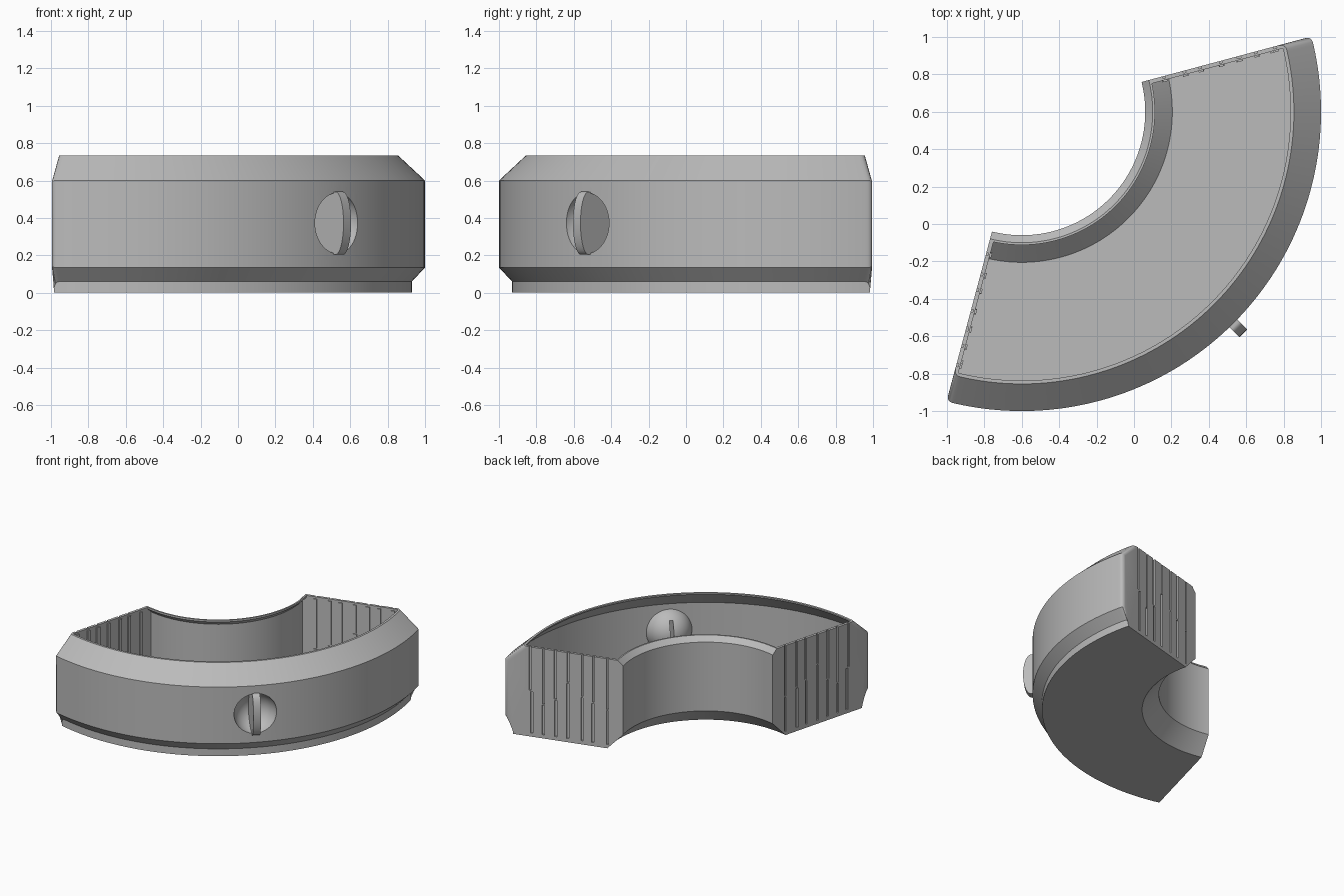
import bpy, bmesh, math, random
from mathutils import Matrix, Vector

random.seed(4)
if "Cube" in bpy.data.objects:
    bpy.data.objects.remove(bpy.data.objects["Cube"], do_unlink=True)

grey = bpy.data.materials.new("warm_grey_plastic")
grey.use_nodes = True
colour = (0.5, 0.5, 0.5, 1)
grey.diffuse_color = colour
grey.node_tree.nodes["Principled BSDF"].inputs["Base Color"].default_value = colour

# Centre of the ring that the drawer is a third of, and its middle direction
AXIS = Matrix.Translation((-0.6, 0.6, 0)) @ Matrix.Rotation(math.radians(-45), 4, 'Z')
HALF = math.radians(60)


def make(name, bm):
    bmesh.ops.recalc_face_normals(bm, faces=bm.faces)
    mesh = bpy.data.meshes.new(name)
    bm.to_mesh(mesh)
    bm.free()
    mesh.materials.append(grey)
    ob = bpy.data.objects.new(name, mesh)
    ob.matrix_world = AXIS
    bpy.context.collection.objects.link(ob)
    return ob


def boolean(ob, tool, operation):
    mod = ob.modifiers.new("cut", 'BOOLEAN')
    mod.object, mod.operation, mod.solver = tool, operation, 'EXACT'
    bpy.context.view_layer.objects.active = ob
    bpy.ops.object.modifier_apply(modifier=mod.name)
    bpy.data.objects.remove(tool, do_unlink=True)


def sector(name, profile, gap, steps=72, round_ends=False):
    """Sweep an (r, z) profile round the ring, ends parallel to the cut planes."""
    bm = bmesh.new()
    rings = []
    for i in range(steps + 1):
        t = 2 * i / steps - 1
        ring = []
        for r, z in profile:
            a = t * (HALF - math.asin(gap / r))
            ring.append(bm.verts.new((r * math.cos(a), r * math.sin(a), z)))
        rings.append(ring)
    n = len(profile)
    for a, b in zip(rings, rings[1:]):
        for k in range(n):
            bm.faces.new((a[k], a[(k + 1) % n], b[(k + 1) % n], b[k]))
    bm.faces.new(rings[0])
    bm.faces.new(rings[-1])
    if round_ends:
        edges = [bm.edges.get((ring[k], ring[k + 1]))
                 for ring in (rings[0], rings[-1]) for k in range(2, 5)]
        bmesh.ops.bevel(bm, geom=edges, offset=0.03, segments=4,
                        profile=0.5, affect='EDGES', clamp_overlap=True)
    return make(name, bm)


KNOB = Vector((1.615, 0, 0.372))


def ball(name, radius):
    bm = bmesh.new()
    bmesh.ops.create_uvsphere(bm, u_segments=40, v_segments=24, radius=radius,
                              matrix=Matrix.Translation(KNOB))
    return make(name, bm)


def disc(name, outward, inward, height, width):
    """Upright disc, flattened on its outward half."""
    bm = bmesh.new()
    sides = []
    for y in (-width / 2, width / 2):
        loop = []
        for i in range(48):
            a = math.tau * i / 48
            c = math.cos(a)
            loop.append(bm.verts.new(KNOB + Vector(
                (c * (outward if c > 0 else inward), y, height * math.sin(a)))))
        sides.append(loop)
    for k in range(48):
        j = (k + 1) % 48
        bm.faces.new((sides[0][k], sides[0][j], sides[1][j], sides[1][k]))
    for loop in sides:
        bm.faces.new(loop)
    return make(name, bm)


def end_strips(name, plan, depth_from, depth_to):
    """Upright strips along both end walls, measured inward from the cut plane."""
    bm = bmesh.new()
    for side in (-1, 1):
        along = Vector((math.cos(HALF), side * math.sin(HALF), 0))
        inward = Vector((math.sin(HALF), -side * math.cos(HALF), 0))
        for r, width, low, high in plan:
            mid = along * r + inward * (depth_from + depth_to) / 2
            mid.z = (low + high) / 2
            m = (Matrix.Translation(mid)
                 @ Matrix.Rotation(side * HALF, 4, 'Z')
                 @ Matrix.Diagonal((width, depth_to - depth_from, high - low, 1)))
            bmesh.ops.create_cube(bm, size=1, matrix=m)
    return make(name, bm)


# Curved drawer body
outer = [(0.785, 0), (1.53, 0), (1.53, 0.06), (1.6, 0.135), (1.6, 0.6),
         (1.455, 0.735), (0.70, 0.735), (0.66, 0.695), (0.66, 0.13)]
inner = [(0.805, 0.02), (1.51, 0.02), (1.51, 0.068), (1.58, 0.143), (1.58, 0.592),
         (1.437, 0.725), (1.437, 0.8), (0.712, 0.8), (0.712, 0.72),
         (0.68, 0.687), (0.68, 0.138)]
drawer = sector("drawer_body", outer, 0.012, round_ends=True)

# Hollow, leaving a round boss behind the finger scoop
hollow = sector("hollow", inner, 0.034)
boolean(hollow, ball("boss", 0.179), 'DIFFERENCE')
boolean(drawer, hollow, 'DIFFERENCE')

# Finger scoop with an upright grip, slotted from behind
boolean(drawer, ball("scoop", 0.163), 'DIFFERENCE')
boolean(drawer, disc("grip", 0.06, 0.17, 0.168, 0.057), 'UNION')
boolean(drawer, disc("slot", 0.035, 0.25, 0.145, 0.027), 'DIFFERENCE')

# Broken grain lines: grooves outside, matching ribs inside
grooves, ribs = [], []
for i in range(7):
    r = 0.79 + 0.1 * i
    split = random.uniform(0.25, 0.5)
    for low, high in ((0.03, split), (split + 0.01, 0.75)):
        x = r + random.uniform(-0.01, 0.01)
        width = random.uniform(0.012, 0.022)
        grooves.append((x, width, low, high))
        ribs.append((x, width + 0.012, max(low, 0.05), min(high, 0.72)))
boolean(drawer, end_strips("grooves", grooves, 0, 0.024), 'DIFFERENCE')
rib_object = end_strips("end_wall_ribs", ribs, 0.027, 0.043)

# Smooth curves, crisp edges
bpy.ops.object.select_all(action='DESELECT')
drawer.select_set(True)
bpy.context.view_layer.objects.active = drawer
bpy.ops.object.shade_smooth_by_angle(angle=math.radians(30))
